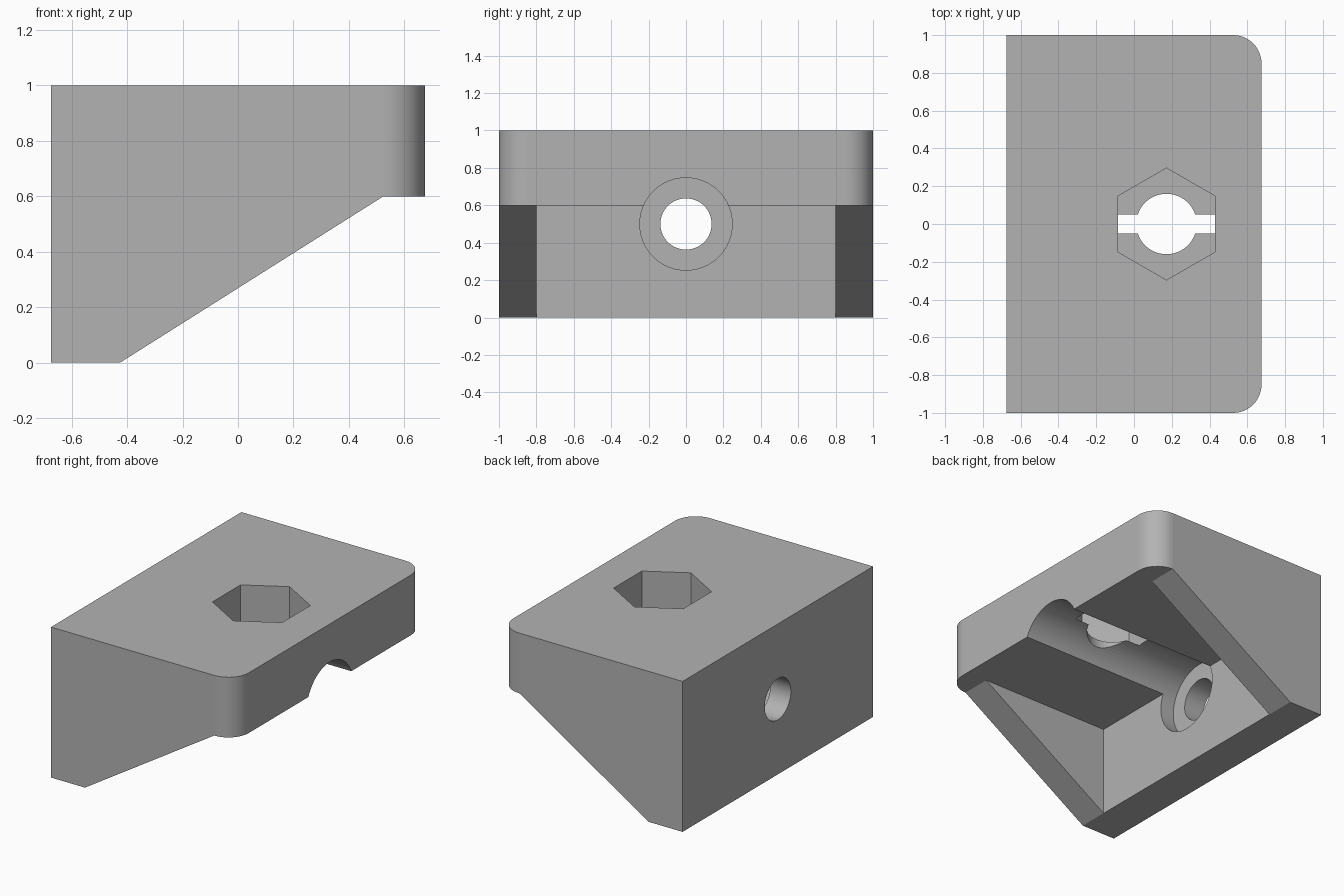
import bpy, bmesh
from math import cos, sin, pi, radians
from mathutils import Vector

cube = bpy.data.objects.get("Cube")
if cube:
    bpy.data.objects.remove(cube, do_unlink=True)

grey = bpy.data.materials.new("grey plastic")
grey.use_nodes = True
COLOUR = (0.45, 0.45, 0.45, 1)
grey.diffuse_color = COLOUR
grey.node_tree.nodes["Principled BSDF"].inputs["Base Color"].default_value = COLOUR


def prism(name, points, offset):
    """Extrude a closed outline of 3D points along an offset."""
    bm = bmesh.new()
    face = bm.faces.new([bm.verts.new(p) for p in points])
    grown = bmesh.ops.extrude_face_region(bm, geom=[face])["geom"]
    bmesh.ops.translate(bm, verts=[v for v in grown if isinstance(v, bmesh.types.BMVert)],
                        vec=Vector(offset))
    bmesh.ops.recalc_face_normals(bm, faces=bm.faces)
    mesh = bpy.data.meshes.new(name)
    bm.to_mesh(mesh)
    bm.free()
    mesh.materials.append(grey)
    obj = bpy.data.objects.new(name, mesh)
    bpy.context.collection.objects.link(obj)
    return obj


def ring(n, r):
    return [(r * cos(2 * pi * i / n), r * sin(2 * pi * i / n)) for i in range(n)]


def bore_x(name, r, x0, x1):
    return prism(name, [(x0, a, 0.5 + b) for a, b in ring(64, r)], (x1 - x0, 0, 0))


def bore_z(name, n, r, z0, z1):
    # rotated so a hexagon points along y
    return prism(name, [(0.172 - b, a, z0) for a, b in ring(n, r)], (0, 0, z1 - z0))


BACK, FRONT, WALL, TIP = -0.675, 0.675, -0.425, 0.525

# Bracket body: side outline, extruded across the width
outline = [(BACK, 0), (WALL, 0), (TIP, 0.6), (FRONT, 0.6), (FRONT, 1), (BACK, 1)]
body = prism("bracket", [(x, -1, z) for x, z in outline], (0, 2, 0))

# Rounded vertical corners of the plate
bm = bmesh.new()
bm.from_mesh(body.data)
corners = [e for e in bm.edges if all(v.co.x > FRONT - 0.01 for v in e.verts)
           and abs(e.verts[0].co.z - e.verts[1].co.z) > 0.1]
bmesh.ops.bevel(bm, geom=corners, offset=0.15, segments=12, profile=0.5, affect='EDGES')
bm.to_mesh(body.data)
bm.free()

# Space between gussets, bolt channel, bolt hole, nut pocket and access hole
cutters = [
    prism("gusset_gap", [(WALL, -0.8, -0.2), (TIP + 0.03, -0.8, -0.2),
                         (TIP + 0.03, -0.8, 0.6), (WALL, -0.8, 0.6)], (0, 1.6, 0)),
    bore_x("bolt_channel", 0.247, WALL - 0.1, 1),
    bore_x("bolt_hole", 0.137, -1, 0),
    bore_z("nut_pocket", 6, 0.296, 0.742, 1.2),
    bore_z("access_hole", 64, 0.16, 0.5, 0.9),
]
bpy.context.view_layer.objects.active = body
for cutter in cutters:
    cutter.hide_render = True
    mod = body.modifiers.new(cutter.name, 'BOOLEAN')
    mod.operation, mod.solver, mod.object = 'DIFFERENCE', 'EXACT', cutter
    bpy.ops.object.modifier_apply(modifier=mod.name)
    bpy.data.objects.remove(cutter, do_unlink=True)

# Smooth curves, flat planes
bpy.ops.object.select_all(action='DESELECT')
body.select_set(True)
bpy.ops.object.shade_smooth_by_angle(angle=radians(30))
for poly in body.data.polygons:
    if max(abs(c) for c in poly.normal) > 0.9999:
        poly.use_smooth = False
